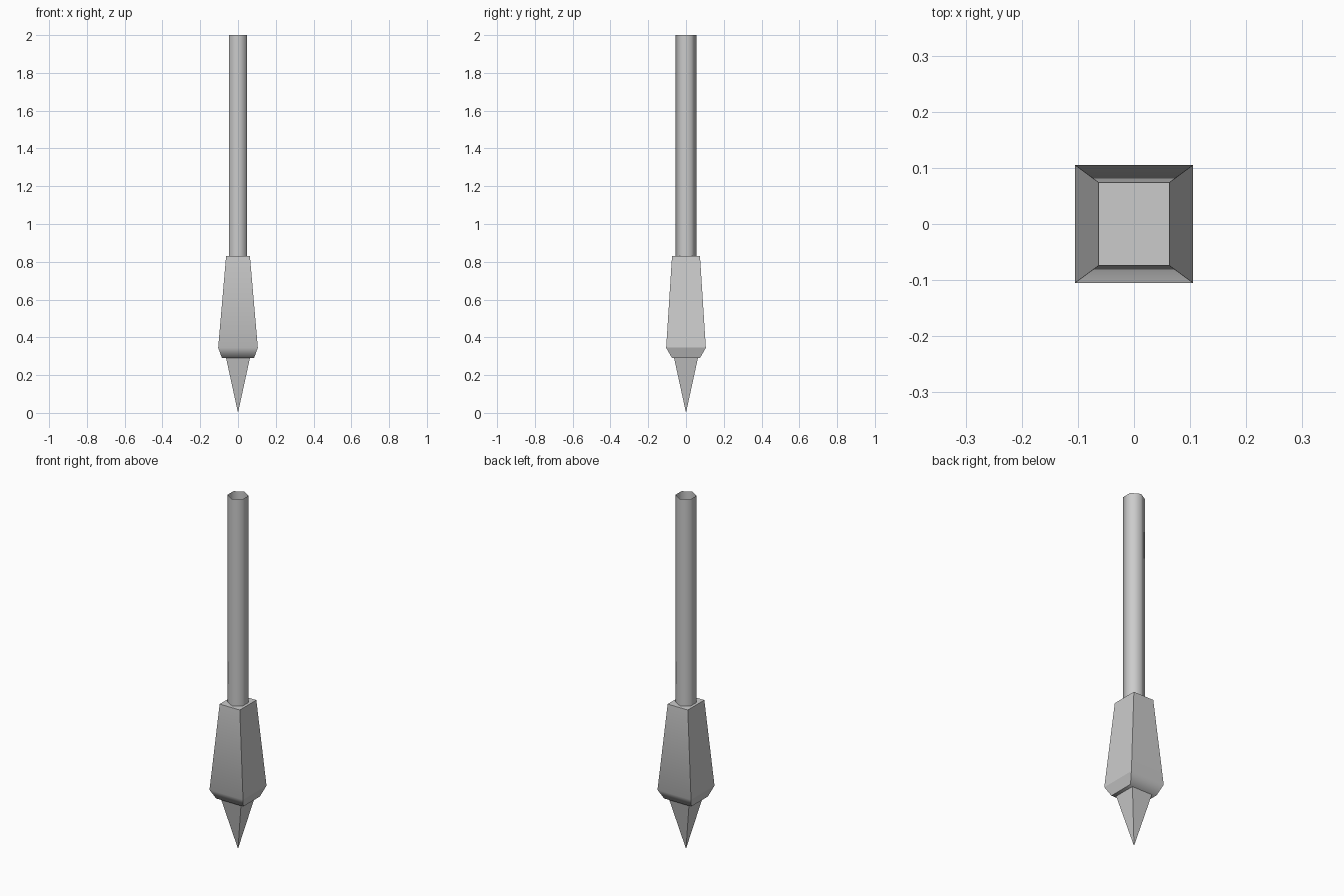
import bpy, bmesh, math

cube = bpy.data.objects.get("Cube")
if cube:
    bpy.data.objects.remove(cube, do_unlink=True)

# One plain grey for every part
grey = bpy.data.materials.new("light_grey")
grey.use_nodes = True
colour = (0.6, 0.6, 0.6, 1)
grey.diffuse_color = colour
grey.node_tree.nodes["Principled BSDF"].inputs["Base Color"].default_value = colour


def rect(x, y, z):
    return [(-x, -y, z), (x, -y, z), (x, y, z), (-x, y, z)]


def loft(name, rings, cap_bottom=True, cap_top=True, tip=None):
    """Skin a stack of rings, bottom to top; tip closes the bottom to a point."""
    bm = bmesh.new()
    loops = [[bm.verts.new(p) for p in ring] for ring in rings]
    n = len(loops[0])
    for low, high in zip(loops, loops[1:]):
        for i in range(n):
            j = (i + 1) % n
            bm.faces.new((low[i], low[j], high[j], high[i]))
    if tip:
        point = bm.verts.new(tip)
        for i in range(n):
            bm.faces.new((point, loops[0][(i + 1) % n], loops[0][i]))
    elif cap_bottom:
        bm.faces.new(loops[0][::-1])
    if cap_top:
        bm.faces.new(loops[-1])
    bm.normal_update()
    mesh = bpy.data.meshes.new(name)
    bm.to_mesh(mesh)
    bm.free()
    mesh.materials.append(grey)
    obj = bpy.data.objects.new(name, mesh)
    bpy.context.collection.objects.link(obj)
    return obj


# Open six-sided shaft, smooth around
def hexagon(r, z):
    return [(r * math.cos(a), r * math.sin(a), z)
            for a in (math.radians(30 + 60 * i) for i in range(6))]


shaft = loft("shaft", [hexagon(0.055, 0.82), hexagon(0.055, 2.0)], False, False)
shaft.data.shade_smooth()

# Tapered square head, its lower front and back rolling under
head = loft("head", [rect(0.085, 0.074, 0.29),
                     rect(0.105, 0.105, 0.345),
                     rect(0.063, 0.074, 0.83)])
for face in head.data.polygons:
    face.use_smooth = abs(face.normal.x) < 0.5 and face.normal.z < 0.9

# Pointed spike under the head
loft("spike", [rect(0.063, 0.063, 0.29)], tip=(0, 0, 0))
